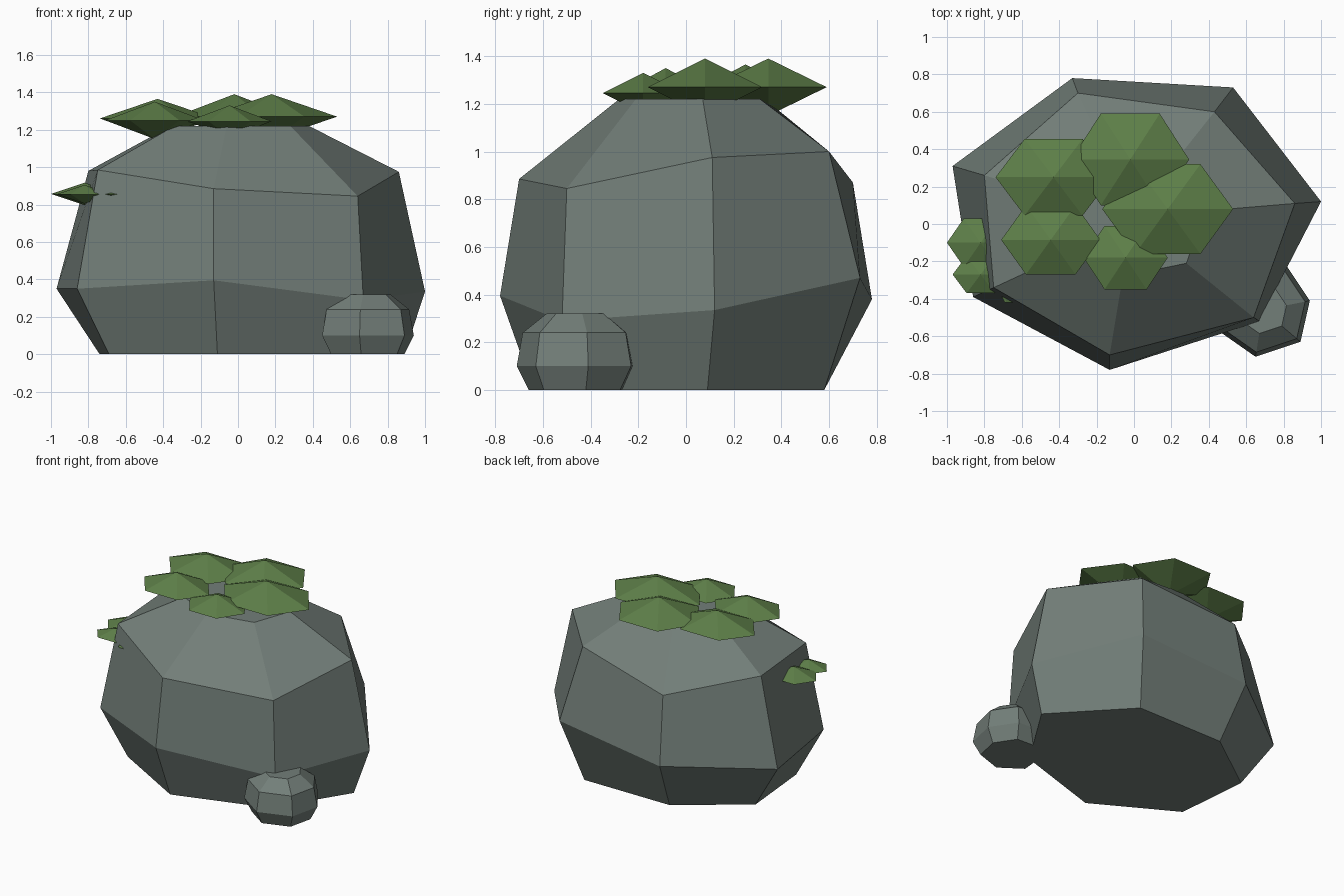
import bpy, bmesh
from math import cos, sin, pi

if "Cube" in bpy.data.objects:
    bpy.data.objects.remove(bpy.data.objects["Cube"])


def material(name, rgb):
    m = bpy.data.materials.new(name)
    m.diffuse_color = (*rgb, 1)
    m.use_nodes = True
    m.node_tree.nodes["Principled BSDF"].inputs["Base Color"].default_value = m.diffuse_color
    return m


STONE = material("stone", (0.17, 0.21, 0.19))
MOSS = material("moss", (0.11, 0.21, 0.065))


def finish(bm, name, mat):
    bmesh.ops.recalc_face_normals(bm, faces=bm.faces)
    me = bpy.data.meshes.new(name)
    bm.to_mesh(me)
    bm.free()
    me.materials.append(mat)
    ob = bpy.data.objects.new(name, me)
    bpy.context.collection.objects.link(ob)
    return ob


def loft(name, rings, mat):
    """Faceted closed stone skinned over rings of equal point count."""
    bm = bmesh.new()
    loops = [[bm.verts.new(p) for p in ring] for ring in rings]
    n = len(loops[0])
    for a, b in zip(loops, loops[1:]):
        for i in range(n):
            j = (i + 1) % n
            bm.faces.new((a[i], a[j], b[j], b[i]))
    bm.faces.new(loops[0][::-1])
    bm.faces.new(loops[-1])
    return finish(bm, name, mat)


def moss_clump(name, x, y, z, rx, half_y, h):
    """Flattened six-sided double cone."""
    bm = bmesh.new()
    ry = half_y / sin(pi / 3)
    ring = [bm.verts.new((x + rx * cos(i * pi / 3), y + ry * sin(i * pi / 3), z))
            for i in range(6)]
    for tip in (bm.verts.new((x, y, z + h)), bm.verts.new((x, y, z - h))):
        for i in range(6):
            bm.faces.new((ring[i], ring[(i + 1) % 6], tip))
    return finish(bm, name, MOSS)


# Main boulder: seven-sided rings from the ground up
base = [(.89, .09, 0), (.43, .58, 0), (-.27, .58, 0), (-.74, .24, 0),
        (-.69, -.31, 0), (-.11, -.64, 0), (.56, -.43, 0)]
lower = [(1.0, .12, .335), (.53, .73, .47), (-.33, .78, .38), (-.97, .31, .35),
         (-.86, -.39, .35), (-.13, -.78, .395), (.67, -.52, .29)]
upper = [(.86, .11, .975), (.43, .60, 1.0), (-.30, .70, .87), (-.80, .26, .98),
         (-.75, -.34, .985), (-.13, -.70, .885), (.64, -.50, .845)]
top = [(.38, .07, 1.22), (.20, .31, 1.22), (-.13, .33, 1.22), (-.36, .13, 1.22),
       (-.34, -.15, 1.22), (-.06, -.28, 1.22), (.28, -.21, 1.22)]
loft("boulder", [base, lower, upper, top], STONE)

# Small stone at the front right foot
outline = [(.94, -.41), (.82, -.23), (.63, -.22), (.47, -.35),
           (.45, -.57), (.65, -.71), (.89, -.63)]
cx, cy = .69, -.46
loft("small_stone",
     [[(cx + (x - cx) * s, cy + (y - cy) * s, z) for x, y in outline]
      for s, z in ((.80, 0), (1, .10), (.90, .24), (.50, .32))], STONE)

# Moss on the crown and on the left flank: x, y, z, x radius, y half width, height
clumps = [(-.02, .345, 1.27, .315, .245, .12),
          (.18, .08, 1.27, .35, .24, .12),
          (-.43, .25, 1.26, .31, .205, .105),
          (-.445, -.085, 1.25, .265, .185, .10),
          (-.045, -.18, 1.245, .225, .17, .085),
          (-.82, -.10, .857, .18, .13, .06),
          (-.82, -.27, .855, .15, .10, .05),
          (-.63, -.31, .855, .12, .11, .04)]
for i, c in enumerate(clumps, 1):
    moss_clump(f"moss_clump_{i}", *c)
